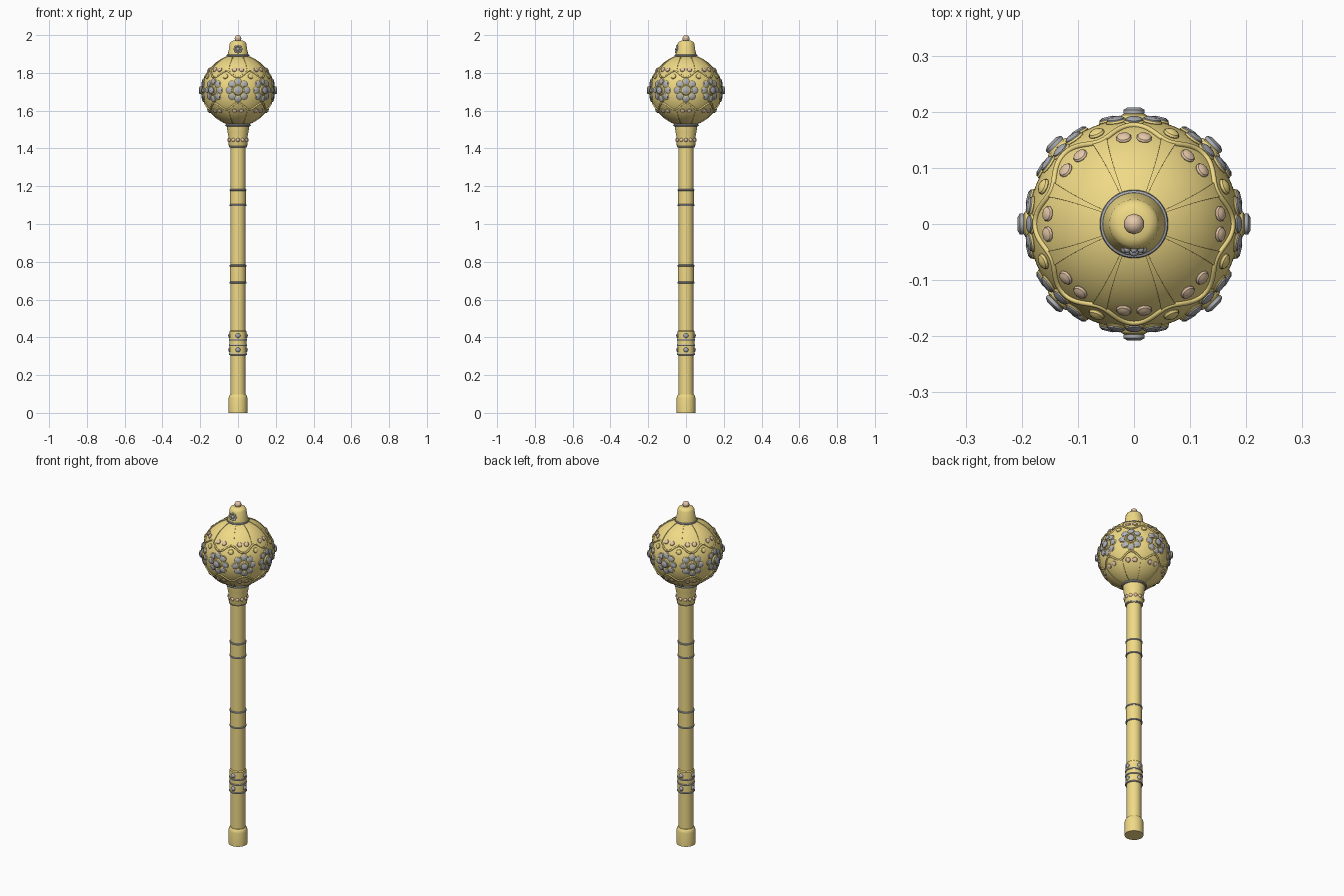
import bpy, bmesh
from math import sin, cos, pi, radians, sqrt, atan2
from mathutils import Vector, Matrix

if "Cube" in bpy.data.objects:
    bpy.data.objects.remove(bpy.data.objects["Cube"])

def material(name, c):
    m = bpy.data.materials.new(name)
    m.diffuse_color = (*c, 1)
    m.use_nodes = True
    m.node_tree.nodes["Principled BSDF"].inputs["Base Color"].default_value = m.diffuse_color
    return m

GOLD = material("gold", (0.87, 0.70, 0.24))
TAN = material("tan_stone", (0.80, 0.58, 0.40))
GREY = material("grey_metal", (0.42, 0.43, 0.46))
R, ZC = 0.188, 1.708          # head radius and centre height

def finish(name, bm, mat, angle=35):
    bmesh.ops.recalc_face_normals(bm, faces=bm.faces)
    me = bpy.data.meshes.new(name)
    bm.to_mesh(me)
    bm.free()
    ob = bpy.data.objects.new(name, me)
    bpy.context.collection.objects.link(ob)
    me.materials.append(mat)
    bpy.ops.object.select_all(action='DESELECT')
    ob.select_set(True)
    bpy.context.view_layer.objects.active = ob
    bpy.ops.object.shade_smooth_by_angle(angle=radians(angle))
    return ob

def lathe(name, profile, mat, n=40):
    bm = bmesh.new()
    rings = [[bm.verts.new((r*cos(2*pi*i/n), r*sin(2*pi*i/n), z)) for i in range(n)]
             for r, z in profile]
    for a, b in zip(rings, rings[1:]):
        for i in range(n):
            j = (i+1) % n
            bm.faces.new((a[i], a[j], b[j], b[i]))
    bm.faces.new(rings[0])
    bm.faces.new(rings[-1])
    return finish(name, bm, mat)

def ring(name, r, z, t, mat):
    bm = bmesh.new()
    n, k = 40, 8
    v = [[bm.verts.new(((r+t*cos(2*pi*j/k))*cos(2*pi*i/n), (r+t*cos(2*pi*j/k))*sin(2*pi*i/n),
                        z+t*sin(2*pi*j/k))) for j in range(k)] for i in range(n)]
    for i in range(n):
        for j in range(k):
            bm.faces.new((v[i][j], v[(i+1) % n][j], v[(i+1) % n][(j+1) % k], v[i][(j+1) % k]))
    return finish(name, bm, mat)

def bead(bm, pos, normal, size, height):
    # flattened stone sitting on a surface, squashed along the normal
    rot = Vector(normal).to_track_quat('Z', 'Y').to_matrix().to_4x4()
    bmesh.ops.create_uvsphere(bm, u_segments=10, v_segments=6, radius=1,
        matrix=Matrix.Translation(pos) @ rot @ Matrix.Diagonal((size, size, height, 1)))

def gem(bm, pos, normal, size, height):
    # stepped cut stone
    rot = Vector(normal).to_track_quat('Z', 'Y').to_matrix().to_4x4()
    for r1, r2, h, o in ((size, size, height*.6, 0), (size, size*.6, height*.4, height*.5)):
        bmesh.ops.create_cone(bm, cap_ends=True, segments=12, radius1=r1, radius2=r2, depth=h,
            matrix=Matrix.Translation(Vector(pos) + Vector(normal)*o) @ rot)

def on_head(a, dz, lift=0.0):
    n = Vector((cos(a)*sqrt(R*R-dz*dz), sin(a)*sqrt(R*R-dz*dz), dz)).normalized()
    return Vector((0, 0, ZC)) + n*(R+lift), n

# shaft, pommel, collars
lathe("shaft", [(0.039, 0.05), (0.039, 1.43)], GOLD)
lathe("pommel", [(0.05, 0), (0.05, 0.078), (0.047, 0.09), (0.041, 0.098)], GOLD)
lathe("lower_collar", [(0.039, .308), (0.044, .311), (0.044, .432), (0.039, .437)], GOLD)
for name, z0, z1 in (("middle_collar", .69, .78), ("upper_collar", 1.10, 1.18)):
    lathe(name, [(0.042, z0), (0.042, z1)], GOLD)
    for z in (z0, z1):
        ring(name + "_ring", 0.041, z, 0.005, GREY)
for z in (.31, .358, .387):
    ring("lower_collar_ring", 0.043, z, 0.005, GREY)
bm = bmesh.new()
for i in range(4):
    n = Vector((cos(i*pi/2), sin(i*pi/2), 0))
    for z in (.334, .409):
        bead(bm, n*0.044 + Vector((0, 0, z)), n, 0.013, 0.008)
finish("collar_stones", bm, GREY)

# cup under the head
lathe("head_cup", [(0.044, 1.405), (0.049, 1.415), (0.050, 1.46), (0.056, 1.49),
                   (0.060, 1.525), (0.060, 1.54)], GOLD)
ring("cup_base_ring", 0.043, 1.41, 0.005, GREY)
ring("cup_top_ring", 0.062, 1.523, 0.006, GREY)
bm = bmesh.new()
for i in range(12):
    n = Vector((cos(i*pi/6), sin(i*pi/6), 0))
    bead(bm, n*0.05 + Vector((0, 0, 1.445)), n, 0.010, 0.007)
finish("cup_beads", bm, TAN)

# round head
bm = bmesh.new()
bmesh.ops.create_uvsphere(bm, u_segments=64, v_segments=40, radius=R,
                          matrix=Matrix.Translation((0, 0, ZC)))
finish("head", bm, GOLD)

# raised ribs between the petals, widening away from the poles
bm = bmesh.new()
for s in (1, -1):
    for k in range(8):
        a0 = radians(22.5 + 45*k)
        rows = []
        for i in range(15):
            lat = radians(32 + 40*i/14)
            w = radians(2.5 + 2.5*(1-i/14)**1.5)
            rows.append([bm.verts.new(on_head(a0 + o*w, s*R*sin(lat), h)[0])
                         for o, h in ((-1, -.003), (-1, .003), (0, .003), (1, .003), (1, -.003))])
        for a, b in zip(rows, rows[1:]):
            for j in range(4):
                bm.faces.new((a[j], a[j+1], b[j+1], b[j]))
finish("petal_ribs", bm, GOLD)

# wavy bands framing the rosettes
for s, name in ((1, "upper_wavy_band"), (-1, "lower_wavy_band")):
    cu = bpy.data.curves.new(name, 'CURVE')
    cu.dimensions = '3D'
    cu.bevel_depth = 0.005
    cu.bevel_resolution = 1
    sp = cu.splines.new('POLY')
    sp.points.add(127)
    sp.use_cyclic_u = True
    for i, p in enumerate(sp.points):
        a = 2*pi*i/128
        p.co = (*on_head(a, s*(0.085 - 0.017*cos(8*a)), 0.001)[0], 1)
    cu.materials.append(GOLD)
    bpy.context.collection.objects.link(bpy.data.objects.new(name, cu))

# eight rosettes round the equator with bead pairs above and below
stones, beads, studs, plates = (bmesh.new() for _ in range(4))
for k in range(8):
    a = k*pi/4
    p, n = on_head(a, 0, 0.012)
    gem(stones, p, n, 0.019, 0.011)
    bead(plates, on_head(a, 0, 0)[0], n, 0.028, 0.012)
    for i in range(8):
        t = 2*pi*i/8
        q, m = on_head(a + 0.046*cos(t)/R, 0.046*sin(t), 0.003)
        gem(stones, q, m, 0.0155, 0.008)
        q, m = on_head(a + 0.046*cos(t)/R, 0.046*sin(t), 0)
        bead(plates, q, m, 0.019, 0.006)
    for s in (1, -1):
        for o in (-1, 1):
            q, m = on_head(a + o*0.118, s*0.108, 0.001)
            bead(beads, q, m, 0.014, 0.007)
    q, m = on_head(a + pi/8, 0.073, 0.001)
    bead(studs, q, m, 0.015, 0.008)
finish("rosette_stones", stones, GREY)
finish("rosette_plates", plates, GOLD)
finish("head_beads", beads, TAN)
finish("head_studs", studs, GOLD)

# finial cap with tip stone and one small front rosette
lathe("cap", [(0.057, 1.875), (0.056, 1.895), (0.050, 1.915), (0.044, 1.955),
              (0.039, 1.964), (0.028, 1.970), (0.012, 1.972)], GOLD)
ring("cap_ring", 0.056, 1.892, 0.005, GREY)
bm = bmesh.new()
bmesh.ops.create_uvsphere(bm, u_segments=10, v_segments=8, radius=0.0185,
                          matrix=Matrix.Translation((0, 0, 1.9815)))
finish("tip_stone", bm, TAN)
bm = bmesh.new()
n = Vector((0, -0.985, 0.17)).normalized()
bead(bm, (0, -0.049, 1.926), n, 0.009, 0.009)
for i in range(8):
    t = 2*pi*i/8
    z = 0.017*sin(t)
    bead(bm, (0.017*cos(t), -0.048 + 0.17*z + 0.003*cos(t)**2, 1.926 + z), n, 0.0065, 0.007)
finish("cap_rosette", bm, GREY)
